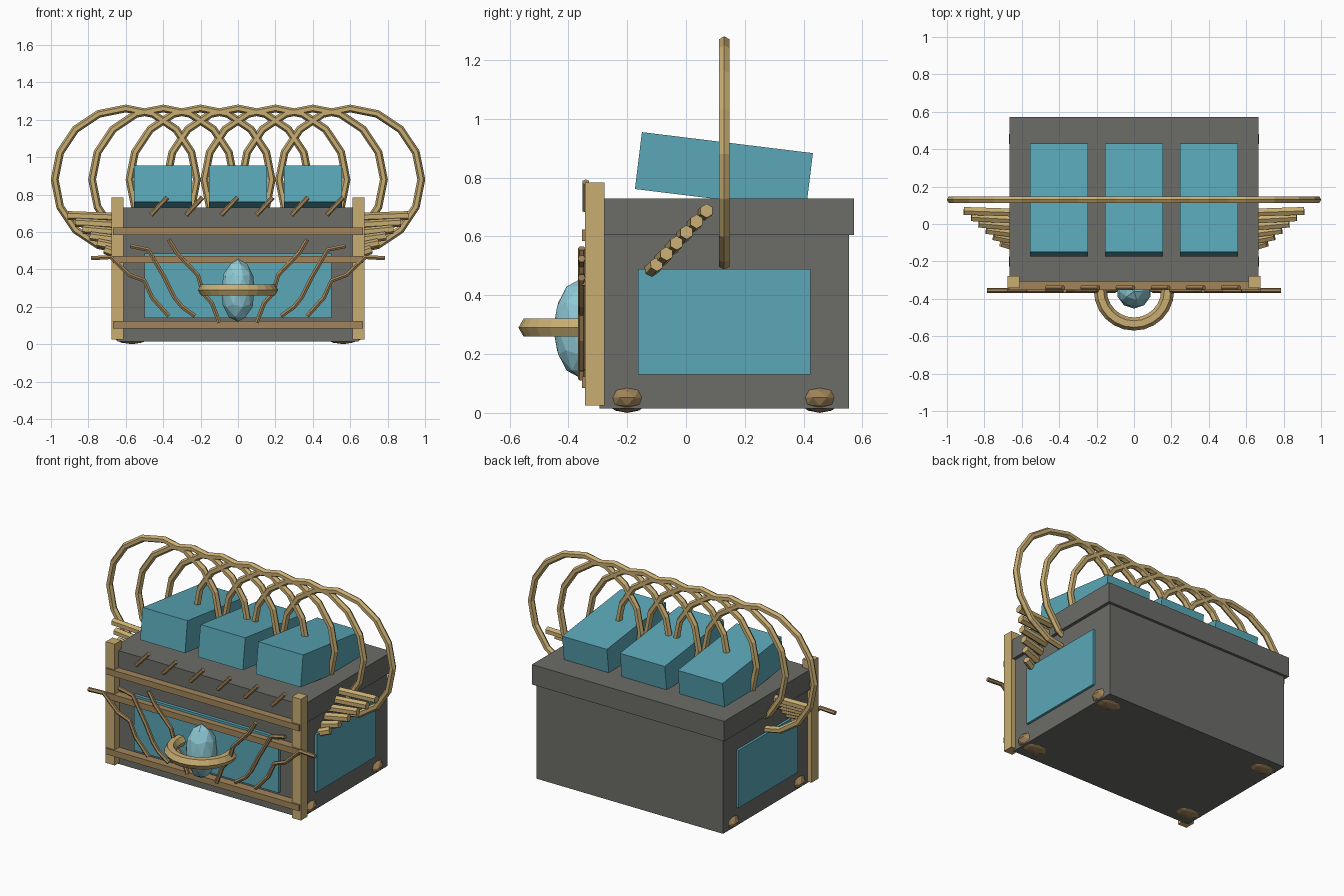
import bpy
from math import pi, radians
from mathutils import Vector

old = bpy.data.objects.get("Cube")
if old:
    bpy.data.objects.remove(old, do_unlink=True)


def material(name, r, g, b):
    m = bpy.data.materials.new(name)
    m.use_nodes = True
    m.diffuse_color = (r, g, b, 1)
    m.node_tree.nodes["Principled BSDF"].inputs["Base Color"].default_value = (r, g, b, 1)
    return m


grey = material("stone grey", 0.15, 0.15, 0.14)
teal = material("teal", 0.10, 0.39, 0.47)
gold = material("gold", 0.58, 0.42, 0.17)
bronze = material("bronze", 0.36, 0.235, 0.105)
ice = material("pale crystal", 0.27, 0.58, 0.66)


def finish(name, mat):
    ob = bpy.context.object
    ob.name = name
    ob.data.materials.append(mat)
    return ob


def box(name, mat, x, y, z, tilt=0):
    """Box from (min, max) ranges, tilted about x."""
    mid = [(a + b) / 2 for a, b in (x, y, z)]
    bpy.ops.mesh.primitive_cube_add(size=1, location=mid, rotation=(tilt, 0, 0))
    bpy.context.object.scale = [b - a for a, b in (x, y, z)]
    return finish(name, mat)


def rod(name, mat, start, end, radius):
    a, b = Vector(start), Vector(end)
    turn = (b - a).to_track_quat("Z", "Y").to_euler()
    bpy.ops.mesh.primitive_cylinder_add(vertices=6, radius=radius, depth=(b - a).length,
                                        location=(a + b) / 2, rotation=turn)
    return finish(name, mat)


def ring(name, mat, loc, rot, major, minor, segments):
    bpy.ops.mesh.primitive_torus_add(location=loc, rotation=rot, major_radius=major,
                                     minor_radius=minor, major_segments=segments,
                                     minor_segments=6)
    return finish(name, mat)


def ball(name, mat, loc, radii):
    bpy.ops.mesh.primitive_ico_sphere_add(subdivisions=2, radius=1, location=loc)
    bpy.context.object.scale = radii
    return finish(name, mat)


def vine(name, mat, points, y, radius):
    curve = bpy.data.curves.new(name, "CURVE")
    curve.dimensions = "3D"
    curve.bevel_depth = radius
    curve.bevel_resolution = 1
    curve.use_fill_caps = True
    line = curve.splines.new("POLY")
    line.points.add(len(points) - 1)
    for p, (x, z) in zip(line.points, points):
        p.co = (x, y, z, 1)
    line.use_smooth = False
    ob = bpy.data.objects.new(name, curve)
    bpy.context.collection.objects.link(ob)
    curve.materials.append(mat)


# Chest body and lid
box("chest_body", grey, (-0.645, 0.645), (-0.295, 0.555), (0.015, 0.61))
box("chest_lid", grey, (-0.665, 0.665), (-0.307, 0.572), (0.605, 0.73))

# Front panel and tilted top blocks
box("front_panel", teal, (-0.5, 0.5), (-0.315, -0.28), (0.14, 0.485))
for i in (-1, 0, 1):
    box("top_block", teal, (0.4 * i - 0.155, 0.4 * i + 0.155),
        (-0.164, 0.422), (0.725, 0.92), radians(-7))

# Front rails
for z in (0.104, 0.452, 0.604):
    box("front_rail", bronze, (-0.668, 0.668), (-0.353, -0.3), (z - 0.019, z + 0.019))

# Interlaced upright hoops
for i in range(-3, 4):
    ring("hoop", gold, (0.2 * i, 0.13, 0.88), (pi / 2, 0, 0), 0.38, 0.021, 16)

# Front handle and crystal
ring("front_handle", gold, (0, -0.355, 0.29), (0, 0, 0), 0.18, 0.035, 24)
ball("crystal", ice, (0, -0.36, 0.287), (0.092, 0.092, 0.168))

# Slanted pegs along the lid front
for i in range(6):
    x = -0.422 + 0.188 * i
    rod("lid_peg", bronze, (x - 0.044, -0.341, 0.69), (x + 0.044, -0.341, 0.785), 0.013)

# Branching vines, outer to inner
vines = [
    [(0.785, 0.46), (0.68, 0.465), (0.58, 0.37), (0.50, 0.34), (0.46, 0.25), (0.37, 0.15)],
    [(0.575, 0.525), (0.48, 0.505), (0.395, 0.36), (0.34, 0.25), (0.3, 0.2), (0.23, 0.15)],
    [(0.37, 0.56), (0.325, 0.485), (0.215, 0.37), (0.185, 0.27), (0.14, 0.22), (0.1, 0.115)],
]

for side in (-1, 1):
    def span(a, b):
        return sorted((side * a, side * b))

    box("corner_post", gold, span(0.613, 0.675), (-0.343, -0.277), (0.025, 0.783))
    box("side_panel", teal, span(0.62, 0.66), (-0.163, 0.423), (0.13, 0.49))
    for y in (-0.2, 0.455):
        ball("foot", bronze, (side * 0.565, y, 0.052), (0.11, 0.08, 0.052))
    for path in vines:
        vine("front_vine", bronze, [(side * x, z) for x, z in path], -0.355, 0.013)

    # Fan of sticks lying in a sloping plane
    def fan_point(x, v):
        return (side * x, -0.10 + 0.68 * v, 0.505 + 0.73 * v)

    for i in range(6):
        t = i / 5
        rod("fan_stick", gold, fan_point(0.6, 0.235 - 0.285 * t),
            fan_point(0.91 - 0.2 * t, 0.25 - 0.25 * t), 0.024)
